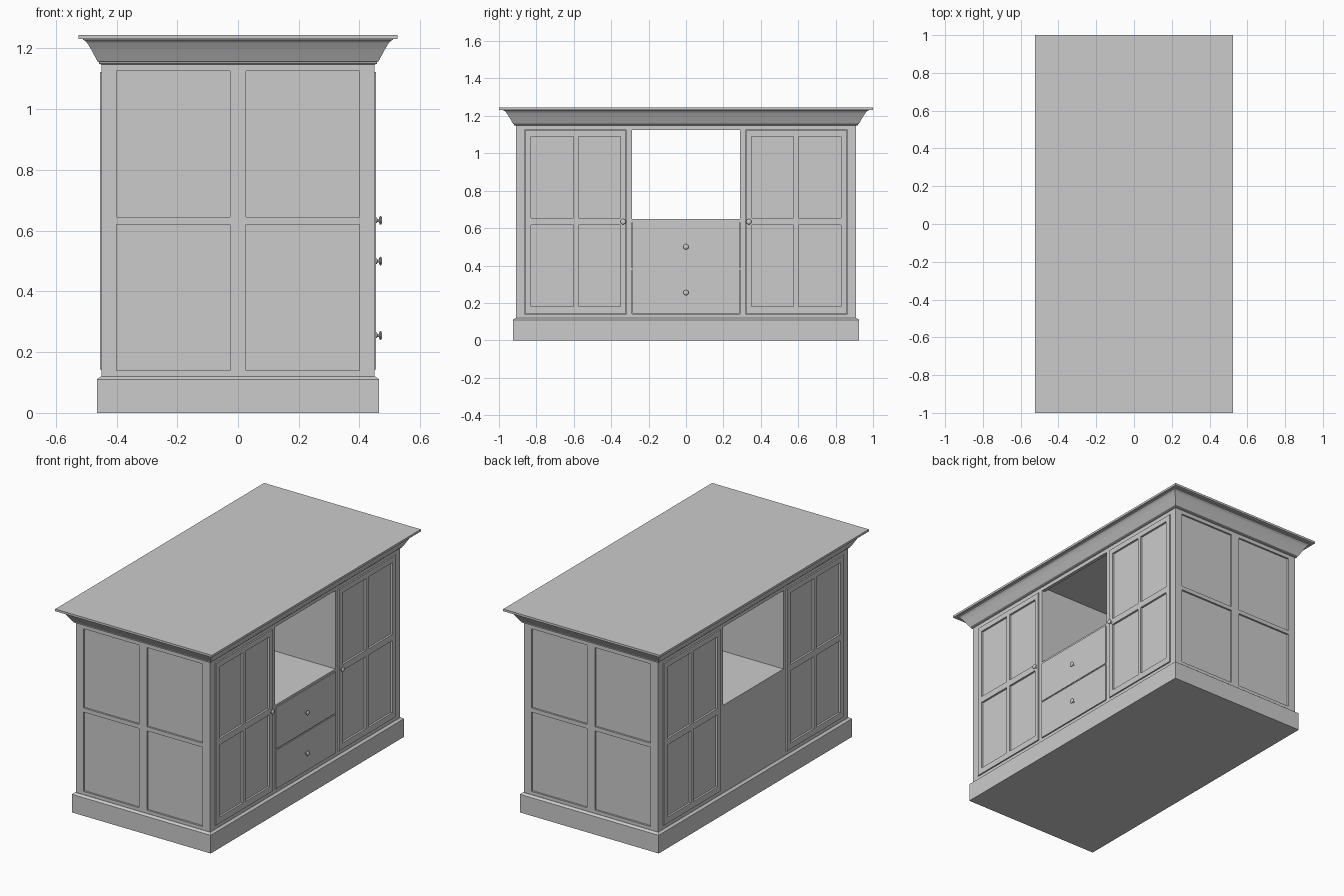
import bpy, bmesh, math
from mathutils import Matrix, Vector

if "Cube" in bpy.data.objects:
    bpy.data.objects.remove(bpy.data.objects["Cube"])


def finish(bm, name):
    bmesh.ops.remove_doubles(bm, verts=bm.verts, dist=1e-5)
    bmesh.ops.recalc_face_normals(bm, faces=bm.faces)
    me = bpy.data.meshes.new(name)
    bm.to_mesh(me)
    bm.free()
    ob = bpy.data.objects.new(name, me)
    bpy.context.collection.objects.link(ob)
    return ob


def box(name, x, y, z):
    bm = bmesh.new()
    size = [b - a for a, b in (x, y, z)]
    mid = [(a + b) / 2 for a, b in (x, y, z)]
    bmesh.ops.create_cube(bm, size=1, matrix=Matrix.Translation(mid) @ Matrix.Diagonal((*size, 1)))
    return finish(bm, name)


def moulding(name, profile):
    """Stack of rectangles: (half width, half length, height)."""
    bm = bmesh.new()
    rings = [[bm.verts.new((sx * hx, sy * hy, z)) for sx, sy in ((-1, -1), (1, -1), (1, 1), (-1, 1))]
             for hx, hy, z in profile]
    for a, b in zip(rings, rings[1:]):
        for i in range(4):
            j = (i + 1) % 4
            bm.faces.new((a[i], a[j], b[j], b[i]))
    bm.faces.new(rings[0][::-1])
    bm.faces.new(rings[-1])
    return finish(bm, name)


def panelled(name, us, vs, place, thick, recess):
    """Frame whose odd grid cells are recessed; place(u, v, depth) gives the position."""
    bm = bmesh.new()
    grid = [[bm.verts.new(place(u, v, 0)) for v in vs] for u in us]
    inward = Vector(place(0, 0, 1)) - Vector(place(0, 0, 0))
    sunk = []
    for i in range(len(us) - 1):
        for j in range(len(vs) - 1):
            f = bm.faces.new((grid[i][j], grid[i + 1][j], grid[i + 1][j + 1], grid[i][j + 1]))
            if i % 2 and j % 2:
                sunk.append(f)
    rim = [e for e in bm.edges if e.is_boundary]
    skirt = bmesh.ops.extrude_edge_only(bm, edges=rim)["geom"]
    bmesh.ops.translate(bm, vec=inward * thick, verts=[g for g in skirt if isinstance(g, bmesh.types.BMVert)])
    bmesh.ops.holes_fill(bm, edges=[e for e in bm.edges if e.is_boundary], sides=0)
    # push each panel in, leaving side walls
    for f in sunk:
        bottom = [bm.verts.new(v.co + inward * recess) for v in f.verts]
        top = list(f.verts)
        for k in range(4):
            m = (k + 1) % 4
            bm.faces.new((top[k], top[m], bottom[m], bottom[k]))
        bm.faces.new(bottom)
        bm.faces.remove(f)
    return finish(bm, name)


def knob(name, y, z):
    bm = bmesh.new()
    profile = [(0, .45), (.009, .45), (.009, .457), (.005, .459), (.005, .464), (.013, .466),
               (.0145, .469), (.013, .472), (.008, .4745), (0, .475)]
    vs = [bm.verts.new((x, y + r, z)) for r, x in profile]
    es = [bm.edges.new(p) for p in zip(vs, vs[1:])]
    bmesh.ops.spin(bm, geom=vs + es, cent=(0, y, z), axis=(1, 0, 0), angle=math.tau, steps=20)
    ob = finish(bm, name)
    for p in ob.data.polygons:
        p.use_smooth = True
    bpy.context.view_layer.objects.active = ob
    ob.select_set(True)
    bpy.ops.object.shade_smooth_by_angle(angle=math.radians(40))
    ob.select_set(False)


# plinth, cornice and worktop
moulding("plinth", [(.465, .925, 0), (.465, .925, .11), (.452, .912, .12)])
bands = [(.002, 1.148), (.008, 1.15), (.008, 1.155), (.013, 1.158), (.022, 1.175), (.036, 1.201),
         (.047, 1.219), (.054, 1.226), (.06, 1.228), (.062, 1.232)]
moulding("cornice", [(.45 + o, .91 + o * 1.1, z) for o, z in bands])
box("worktop", (-.525, .525), (-1, 1), (1.232, 1.245))

# centre cabinet below the open niche
box("centre_carcass", (-.45, .44), (-.29, .29), (.12, .65))

for s, end in ((-1, "front"), (1, "back")):
    # end cabinets and their panelled ends
    box(end + "_carcass", (-.44, .44), sorted((s * .29, s * .895)), (.12, 1.15))
    panelled(end + "_end_panel", (-.45, -.4, -.027, .027, .4, .45), (.12, .14, .62, .645, 1.125, 1.15),
             lambda u, v, d: (u, s * (.91 - d), v), .015, .011)

for t, side in ((-1, "left"), (1, "right")):
    xs = sorted((t * .43, t * .45))
    # face frame rails
    box(side + "_top_rail", xs, (-.895, .895), (1.125, 1.15))
    box(side + "_bottom_rail", xs, (-.895, .895), (.12, .14))
    for s, end in ((-1, "front"), (1, "back")):
        # stiles and four-panel doors
        for part, a, b in (("outer", .863, .895), ("inner", .29, .317)):
            box(f"{side}_{end}_{part}_stile", xs, sorted((s * a, s * b)), (.14, 1.125))
        panelled(f"{side}_{end}_door", (.32, .349, .576, .602, .828, .86),
                 (.143, .18, .617, .655, 1.09, 1.122),
                 lambda u, v, d: (t * (.455 - d), s * u, v), .015, .012)
        knob(f"{end}_door_knob", s * .336, .634) if t > 0 else None

# drawers on the right side
box("niche_sill", (.43, .45), (-.29, .29), (.63, .65))
box("drawer_rail", (.43, .45), (-.29, .29), (.377, .387))
for name, z0, z1, zk in (("lower", .143, .377, .255), ("upper", .385, .637, .50)):
    box(name + "_drawer", (.435, .455), (-.287, .287), (z0, z1))
    knob(name + "_drawer_knob", 0, zk)
